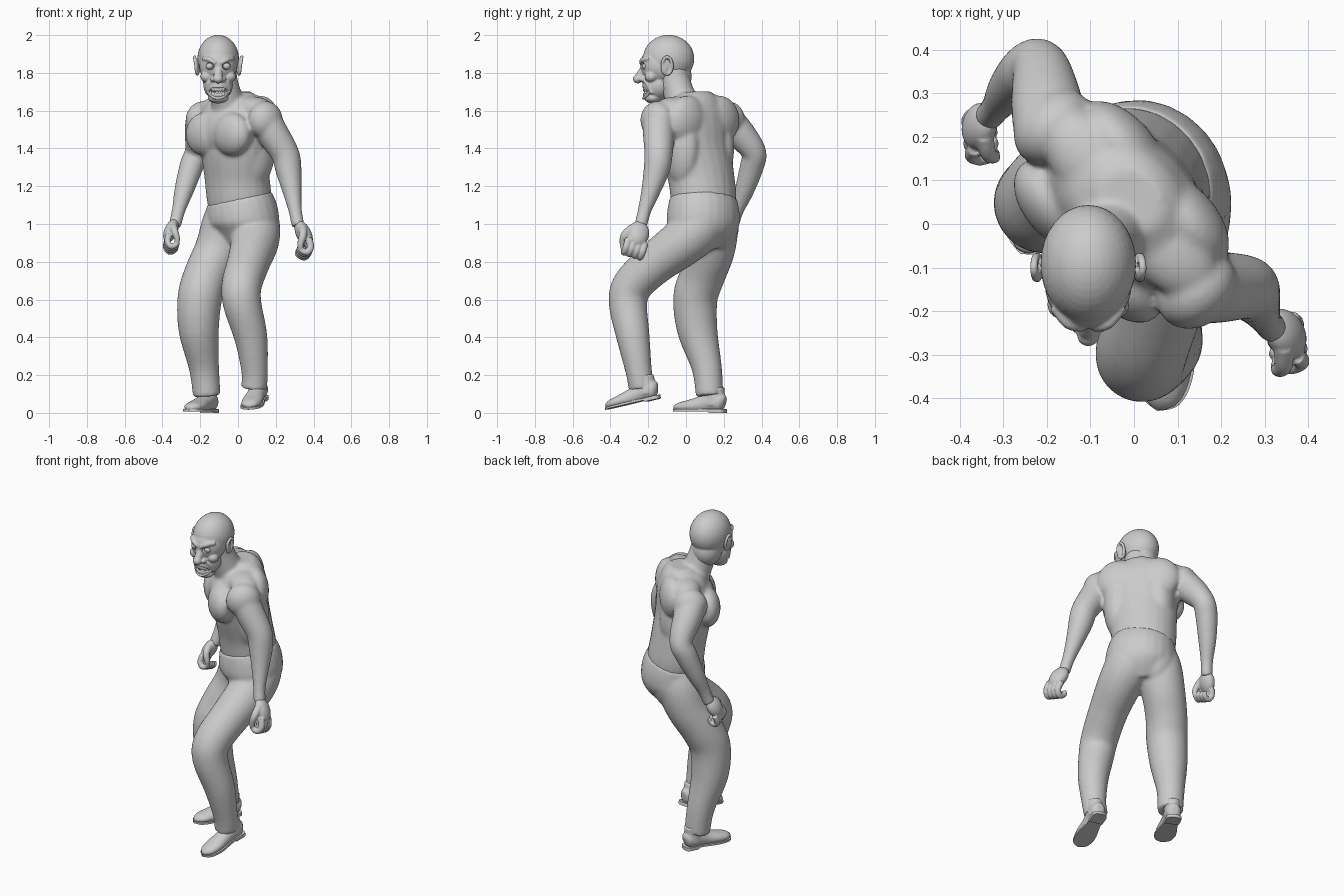
import bpy, bmesh, math
from mathutils import Vector, Matrix

if "Cube" in bpy.data.objects:
    bpy.data.objects.remove(bpy.data.objects["Cube"], do_unlink=True)

GREY = (0.6, 0.6, 0.6, 1)
mat = bpy.data.materials.new("plain grey")
mat.use_nodes = True
mat.diffuse_color = GREY
mat.node_tree.nodes["Principled BSDF"].inputs["Base Color"].default_value = GREY

ACROSS = Vector((0.66, -0.75, 0)).normalized()   # shoulder line, toward the left
FRONT = Vector((-0.75, -0.66, 0)).normalized()   # way the chest faces
SIDE = Vector((1, 0, 0))


def spline(rows, steps=5):
    """Smooth rows of numbers with a Catmull-Rom curve."""
    rows = [Vector(r) for r in rows]
    out = []
    for i in range(len(rows) - 1):
        a, b, c, d = rows[max(i - 1, 0)], rows[i], rows[i + 1], rows[min(i + 2, len(rows) - 1)]
        for s in range(steps):
            t = s / steps
            out.append((b * 2 + (c - a) * t + (a * 2 - b * 5 + c * 4 - d) * t * t
                        + (b * 3 - a - c * 3 + d) * t ** 3) / 2)
    return out + [rows[-1]]


def loft(bm, rows, side=SIDE, n=24):
    """Closed tube through (x, y, z, half width, half depth)."""
    rows = spline([tuple(r) if len(r) == 5 else (*r, r[3]) for r in rows])
    pts = [Vector(r[:3]) for r in rows]
    rings = []
    for i, r in enumerate(rows):
        t = (pts[min(i + 1, len(pts) - 1)] - pts[max(i - 1, 0)]).normalized()
        u = (side - t * side.dot(t)).normalized()
        v = t.cross(u)
        rings.append([bm.verts.new(pts[i] + u * r[3] * math.cos(a) + v * r[4] * math.sin(a))
                      for a in (math.tau * k / n for k in range(n))])
    for a, b in zip(rings, rings[1:]):
        for k in range(n):
            bm.faces.new((a[k], a[(k + 1) % n], b[(k + 1) % n], b[k]))
    bm.faces.new(rings[0][::-1])
    bm.faces.new(rings[-1])


def blob(bm, at, size, side=SIDE, up=Vector((0, 0, 1))):
    """Ellipsoid sized along side, depth and up."""
    depth = up.cross(side).normalized()
    up = side.cross(depth)
    m = Matrix((side, depth, up)).transposed().to_4x4()
    bmesh.ops.create_uvsphere(bm, u_segments=32, v_segments=20, radius=1,
                              matrix=Matrix.Translation(at) @ m @ Matrix.Diagonal((*size, 1)))


def finish(name, bm, voxel=0, smooth=0, angle=180):
    bmesh.ops.recalc_face_normals(bm, faces=bm.faces)
    me = bpy.data.meshes.new(name)
    bm.to_mesh(me)
    bm.free()
    ob = bpy.data.objects.new(name, me)
    bpy.context.collection.objects.link(ob)
    me.materials.append(mat)
    bpy.ops.object.select_all(action='DESELECT')
    bpy.context.view_layer.objects.active = ob
    ob.select_set(True)
    if voxel:
        r = ob.modifiers.new("fuse", 'REMESH')
        r.mode, r.voxel_size = 'VOXEL', voxel
        s = ob.modifiers.new("relax", 'SMOOTH')
        s.factor, s.iterations = 0.5, smooth
        for m in ("fuse", "relax"):
            bpy.ops.object.modifier_apply(modifier=m)
    bpy.ops.object.shade_smooth_by_angle(angle=math.radians(angle))
    return ob


# Bare torso, neck and arms
bm = bmesh.new()
loft(bm, [(.02, .1, 1.0, .15, .14), (.008, .095, 1.12, .182, .16), (-.005, .08, 1.25, .19, .158),
          (-.015, .05, 1.4, .208, .16), (-.015, .045, 1.52, .23, .155), (-.01, .05, 1.6, .215, .14),
          (-.005, .055, 1.66, .15, .11), (-.005, .055, 1.7, .08, .065)], ACROSS)
loft(bm, [(-.04, .01, 1.58, .1), (-.06, -.03, 1.67, .084), (-.08, -.055, 1.75, .08), (-.09, -.07, 1.82, .08)])
core = Vector((-.02, .035, 0))
blob(bm, core + FRONT * .07 + Vector((0, 0, 1.49)), (.22, .1, .14), ACROSS)    # breastbone
for s in (-1, 1):
    def spot(a, f, z):
        return core + ACROSS * a * s + FRONT * f + Vector((0, 0, z))
    blob(bm, spot(.11, .112, 1.475), (.125, .076, .115), ACROSS)          # chest muscle
    blob(bm, spot(.11, -.085, 1.55), (.13, .075, .13), ACROSS)            # shoulder blade
    blob(bm, spot(.12, -.05, 1.4), (.085, .11, .2), ACROSS)               # flank muscle
    blob(bm, spot(.25, 0, 1.55), (.08, .1, .1), ACROSS)                   # shoulder cap
    blob(bm, spot(.12, -.015, 1.61), (.15, .09, .065), ACROSS)            # neck muscle
loft(bm, [(.13, -.145, 1.57, .085), (.19, -.145, 1.47, .083), (.25, -.145, 1.37, .075), (.267, -.155, 1.29, .07),
          (.285, -.185, 1.18, .052), (.303, -.22, 1.07, .036), (.318, -.24, .99, .035)])
loft(bm, [(-.19, .2, 1.57, .085), (-.2, .275, 1.49, .083), (-.215, .358, 1.385, .066), (-.245, .35, 1.31, .064),
          (-.285, .31, 1.18, .052), (-.315, .27, 1.07, .036), (-.335, .245, .99, .034)])
finish("torso_and_arms", bm, .009, 10)


# Half closed hands
def hand(name, wrist, along, curl, size):
    bm = bmesh.new()
    d = Vector(along).normalized()
    n = Vector(curl)
    n = (n - d * n.dot(d)).normalized()
    k = Vector((0, -1, 0))
    k = (k - d * k.dot(d) - n * k.dot(n)).normalized()
    blob(bm, d * .05, (.033, .048, .062), n, d)
    for i in range(4):
        p = d * .085 + k * (i - 1.5) * .025
        path = [p, p + d * .04 + n * .008, p + d * .055 + n * .035, p + d * .03 + n * .055, p + d * .012 + n * .045]
        loft(bm, [(*q, r) for q, r in zip(path, (.017, .016, .015, .013, .009))], k, 10)
    p = d * .03 + k * .03
    path = [p, p + d * .035 + k * .025 + n * .02, p + d * .065 + k * .02 + n * .045, p + d * .09 + k * .01 + n * .055]
    loft(bm, [(*q, r) for q, r in zip(path, (.02, .018, .015, .01))], n, 10)
    bm.transform(Matrix.Translation(wrist) @ Matrix.Scale(size, 4))
    finish(name, bm, .005, 2)


hand("left_hand", (.322, -.24, 1.0), (.42, -.2, -.85), (-.85, -.25, -.4), 1.2)
hand("right_hand", (-.335, .245, 1.01), (-.3, -.3, -.7), (.9, -.1, -.5), 1.08)

# Trousers
bm = bmesh.new()
loft(bm, [(.006, .092, 1.135, .187, .166), (.022, .092, 1.06, .2, .182),
          (.03, .09, .98, .195, .172), (.02, .085, .88, .12, .1)], ACROSS)
for s in (-1, 1):
    blob(bm, Vector((.04, .12, 1.015)) + ACROSS * s * .075, (.11, .1, .16), ACROSS)
loft(bm, [(.065, .12, 1.08, .13), (.085, .065, .985, .138), (.088, -.015, .905, .128), (.055, -.16, .795, .113),
          (.02, -.28, .68, .107), (.022, -.307, .58, .102), (.068, -.28, .4, .088), (.088, -.25, .22, .07),
          (.085, -.235, .13, .069)])
loft(bm, [(-.03, .12, 1.08, .13), (-.062, .14, .98, .135), (-.105, .132, .86, .126), (-.167, .088, .73, .12),
          (-.202, .05, .61, .118), (-.208, .06, .44, .107), (-.18, .11, .24, .08), (-.165, .125, .09, .073)])
finish("trousers", bm, .01, 7)


# Shoes: upper, sole and heel laid along -y, then turned into place
def shoe(name, heel, turn, pitch):
    place = Matrix.Translation(heel) @ Matrix.Rotation(turn, 4, 'Z') @ Matrix.Rotation(pitch, 4, 'X')
    bm = bmesh.new()
    loft(bm, [(0, .005, .05, .02, .03), (0, -.015, .055, .042, .05), (0, -.07, .06, .046, .055),
              (0, -.13, .045, .048, .045), (0, -.2, .035, .055, .034), (0, -.26, .03, .045, .024),
              (0, -.29, .024, .015, .01)])
    loft(bm, [(0, -.055, .04, .048, .058), (0, -.055, .1, .046, .056), (0, -.05, .14, .046, .052)])
    for v in bm.verts:
        v.co.z = max(v.co.z, .012)
    bm.transform(place)
    finish(name + "_upper", bm, .006, 3)
    bm = bmesh.new()
    outline = spline([(0, .012), (.04, -.005), (.042, -.09), (.06, -.2), (.045, -.27), (0, -.297)])
    outline += [Vector((-p.x, p.y)) for p in outline[-2:0:-1]]
    for part, low, high in ((outline, .008, .02), ([p for p in outline if p.y > -.085], 0, .018)):
        f = bm.faces.new([bm.verts.new((p.x, p.y, low)) for p in part])
        g = bmesh.ops.extrude_face_region(bm, geom=[f])["geom"]
        bmesh.ops.translate(bm, vec=(0, 0, high - low), verts=[e for e in g if isinstance(e, bmesh.types.BMVert)])
    bm.transform(place)
    finish(name + "_sole", bm, angle=35)


shoe("left_shoe", (.125, -.145, .075), math.radians(-14), math.radians(13))
shoe("right_shoe", (-.135, .2, 0), math.radians(-25), 0)

# Head: skull, jaw, scowling brow, cheeks, round nose
CX = -.105


def at(x, y, z):
    return Vector((CX + x, y, z))


bm = bmesh.new()
blob(bm, at(0, -.092, 1.875), (.11, .136, .126))
blob(bm, at(0, -.138, 1.84), (.1, .104, .11))
blob(bm, at(0, -.15, 1.735), (.078, .08, .08))
blob(bm, at(0, -.175, 1.668), (.055, .046, .03))
blob(bm, at(0, -.06, 1.78), (.085, .09, .1))
loft(bm, [(CX, -.21, 1.86, .018), (CX, -.226, 1.82, .019), (CX, -.242, 1.785, .024), (CX, -.246, 1.765, .02)])
blob(bm, at(0, -.255, 1.768), (.026, .026, .024))
for s in (-1, 1):
    loft(bm, [(CX + s * .012, -.236, 1.85, .012), (CX + s * .045, -.228, 1.87, .014), (CX + s * .08, -.19, 1.876, .011)])
    blob(bm, at(s * .027, -.23, 1.766), (.016, .02, .014))
    blob(bm, at(s * .06, -.185, 1.78), (.034, .034, .03))
    loft(bm, [(CX + s * .022, -.22, 1.76, .01), (CX + s * .052, -.202, 1.74, .012), (CX + s * .06, -.18, 1.69, .01)])
head = finish("head", bm, .0045, 5)

# Mouth and eye sockets are cut out of the head
bm = bmesh.new()
blob(bm, at(0, -.225, 1.70), (.052, .04, .028))
for s in (-1, 1):
    blob(bm, at(s * .045, -.23, 1.835), (.025, .026, .019))
cutter = finish("face_cutter", bm)
cutter.hide_render = True
cut = head.modifiers.new("face", 'BOOLEAN')
cut.operation, cut.object, cut.solver = 'DIFFERENCE', cutter, 'EXACT'
bpy.context.view_layer.objects.active = head
bpy.ops.object.modifier_apply(modifier="face")
bpy.data.objects.remove(cutter, do_unlink=True)

# Lips, teeth and eyes
bm = bmesh.new()
ring = [(CX + .056 * math.cos(a), -.224 + .034 * math.cos(a) ** 2, 1.697 + .031 * math.sin(a) + .014 * math.cos(a) ** 2, .008)
        for a in (math.tau * k / 12 for k in range(13))]
loft(bm, ring, Vector((.1, 1, .15)), 10)
finish("lips", bm)
bm = bmesh.new()
for z in (1.713, 1.682):
    for i in range(-3, 4):
        x = i * .0138
        blob(bm, at(x, -.22 + 9 * x * x, z + 5 * x * x), (.0075, .009, .014 if abs(i) != 2 else .018))
finish("teeth", bm, .003, 1)
for s, side in ((-1, "right"), (1, "left")):
    bm = bmesh.new()
    blob(bm, at(s * .045, -.212, 1.835), (.02, .021, .018))
    finish(side + "_eye", bm)
    bm = bmesh.new()
    blob(bm, at(s * .11, -.105, 1.83), (.012, .03, .045), Vector((.94, s * .34, 0)))
    rim = [(CX + s * (.118 + .007 * math.sin(a)), -.1 + .026 * math.cos(a), 1.838 + .046 * math.sin(a), .009)
           for a in (math.radians(d) for d in range(-90, 200, 40))]
    loft(bm, rim, SIDE, 10)
    finish(side + "_ear", bm, .004, 2)
